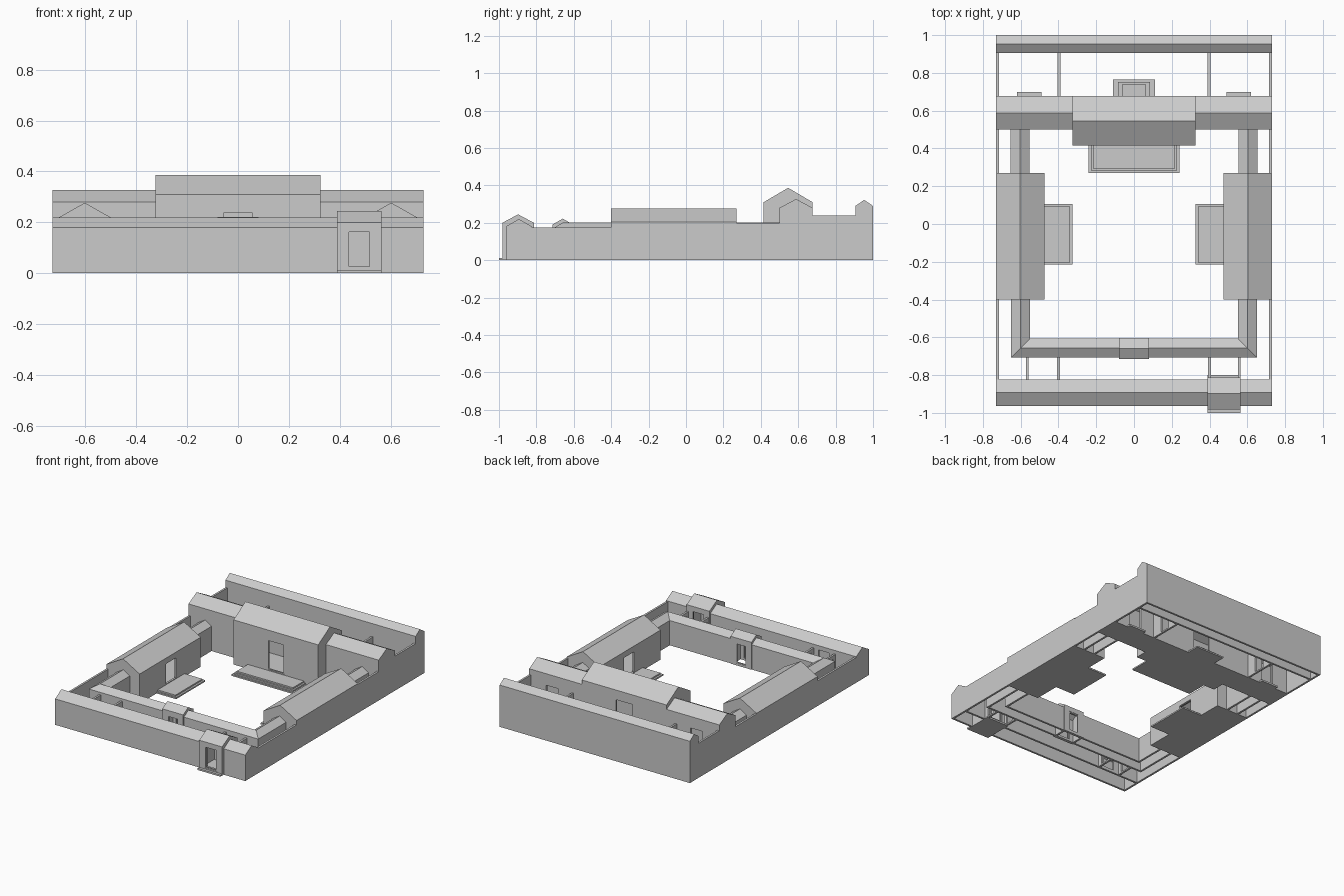
import bpy, bmesh

if "Cube" in bpy.data.objects:
    bpy.data.objects.remove(bpy.data.objects["Cube"])

T = 0.014  # wall thickness


def mesh_object(name, verts, faces):
    me = bpy.data.meshes.new(name)
    bm = bmesh.new()
    vs = [bm.verts.new(v) for v in verts]
    for f in faces:
        bm.faces.new([vs[i] for i in f])
    bmesh.ops.recalc_face_normals(bm, faces=bm.faces)
    bm.to_mesh(me)
    bm.free()
    ob = bpy.data.objects.new(name, me)
    bpy.context.collection.objects.link(ob)
    return ob


def loft(name, rings):
    n = len(rings[0])
    verts = [v for r in rings for v in r]
    faces = [list(range(n)), list(range(len(verts) - n, len(verts)))]
    for k in range(len(rings) - 1):
        for i in range(n):
            j = (i + 1) % n
            faces.append([k * n + i, k * n + j, (k + 1) * n + j, (k + 1) * n + i])
    return mesh_object(name, verts, faces)


def box(name, xs, ys, zs):
    x0, x1 = sorted(xs)
    y0, y1 = sorted(ys)
    z0, z1 = zs
    return loft(name, [[(x, y0, z0), (x, y1, z0), (x, y1, z1), (x, y0, z1)] for x in (x0, x1)])


def cut(ob, *cutters):
    for c in cutters:
        c.hide_render = True
        m = ob.modifiers.new("cut", 'BOOLEAN')
        m.operation, m.solver, m.object = 'DIFFERENCE', 'EXACT', c
        bpy.context.view_layer.objects.active = ob
        bpy.ops.object.modifier_apply(modifier=m.name)
        bpy.data.objects.remove(c)


def prism(name, xs, ys, z0, eave, ridge, axis):
    xs, ys = sorted(xs), sorted(ys)
    (u0, u1), (a0, a1) = (ys, xs) if axis == 'x' else (xs, ys)
    prof = [(u0, z0), (u1, z0), (u1, eave), ((u0 + u1) / 2, ridge), (u0, eave)]
    put = (lambda a, u, z: (a, u, z)) if axis == 'x' else (lambda a, u, z: (u, a, z))
    return loft(name, [[put(a, u, z) for u, z in prof] for a in (a0, a1)])


def house(name, xs, ys, eave, ridge, axis='x', floor=0.015):
    """Hollow gabled building; a negative floor leaves the underside open."""
    xs, ys = sorted(xs), sorted(ys)
    ob = prism(name, xs, ys, 0, eave, ridge, axis)
    cut(ob, prism("cavity", (xs[0] + T, xs[1] - T), (ys[0] + T, ys[1] - T),
                  floor, eave - T * .7, ridge - T, axis))
    return ob


def opening(ob, xs, ys, zs):
    cut(ob, box("opening", xs, ys, zs))


def frame(name, xs, ys, zs, w=0.007):
    ob = box(name, xs, ys, zs)
    cut(ob, box("hole", (xs[0] + w, xs[1] - w), (ys[0] - .1, ys[1] + .1), (zs[0] + w, zs[1] - w)))


# front and rear rows
front = house("front_row", (-.73, .73), (-.963, -.823), .18, .22, floor=-.01)
house("rear_row", (-.73, .73), (.905, 1.0), .29, .322, floor=-.01)
opening(front, (-.52, -.44), (-.86, -.80), (.02, .15))

# main hall with front and rear doors, stepped terraces
hall = house("main_hall", (-.325, .325), (.415, .677), .31, .387)
opening(hall, (-.065, .065), (.38, .45), (.035, .243))
opening(hall, (-.065, .065), (.65, .70), (.035, .243))
frame("hall_front_frame", (-.065, .065), (.418, .426), (.035, .243))
for i in range(3):
    e = .012 * i
    z = (.01 * i, .01 * (i + 1))
    box("hall_terrace", (-.24 + e, .24 - e), (.27 + e, .415), z)
    box("hall_rear_step", (-.11 + 2 * e, .11 - 2 * e), (.677, .765 - e), z)

# shared corridor cross-section: outward offset and height
SECTION = [(-.05, 0), (-.05, .172), (0, .202), (.05, .172), (.05, 0),
           (.05 - T, 0), (.05 - T, .162), (0, .19), (-.05 + T, .162), (-.05 + T, 0)]

for s in (1, -1):
    # wings beside the main hall
    wing = house("hall_wing", (s * .325, s * .73), (.5, .677), .28, .327)
    opening(wing, (s * .51, s * .60), (.65, .70), (.015, .20))
    box("wing_step", (s * .49, s * .62), (.677, .70), (0, .012))
    # side houses
    side = house("side_house", (s * .475, s * .73), (-.4, .27), .205, .277, axis='y')
    opening(side, (s * .45, s * .50), (-.11, 0), (.025, .165))
    box("side_terrace_lower", (s * .325, s * .475), (-.215, .105), (0, .01))
    box("side_terrace_upper", (s * .338, s * .475), (-.203, .093), (.01, .02))
    # outer boundary walls
    for y0, y1, h in ((-.823, -.4, .175), (.27, .5, .2), (.677, .905, .24)):
        box("boundary_wall", (s * .716, s * .73), (y0, y1), (0, h))
    # rear yard partition
    part = box("rear_partition", (s * .39, s * .404), (.677, .905), (0, .2))
    opening(part, (s * .37, s * .42), (.75, .83), (.01, .15))
    # short corridor north of each side house
    loft("north_corridor", [[(s * (.603 + d), y, z) for d, z in SECTION] for y in (.27, .5)])

# mitred U-shaped corridor at the south of the court
rings = []
for s, end in ((-1, True), (-1, False), (1, False), (1, True)):
    rings.append([(s * (.6 + d), -.4 if end else -.657 - d, z) for d, z in SECTION])
corridor = loft("south_corridor", rings)
opening(corridor, (-.04, .04), (-.75, -.58), (.015, .15))

# inner gate
gate = house("inner_gate", (-.08, .08), (-.715, -.603), .19, .222, floor=-.01)
opening(gate, (-.04, .04), (-.75, -.58), (.015, .155))
for y in (-.713, -.613):
    frame("inner_gate_frame", (-.04, .04), (y, y + .008), (.015, .155))

# main gate in the front row
opening(front, (.43, .525), (-1, -.8), (.02, .17))
gate = house("main_gate", (.39, .565), (-.982, -.813), .2, .245)
opening(gate, (.43, .525), (-1, -.8), (.02, .17))
for y in (-.98, -.823):
    frame("main_gate_frame", (.43, .525), (y, y + .008), (.02, .17))
box("gate_front_step", (.39, .565), (-1, -.982), (0, .012))
box("gate_rear_step", (.39, .565), (-.813, -.8), (0, .012))

# front yard partitions
for x in (-.565, -.4, .4, .557):
    part = box("front_partition", (x - T / 2, x + T / 2), (-.823, -.707), (0, .155))
    opening(part, (x - .03, x + .03), (-.795, -.735), (.01, .13))
